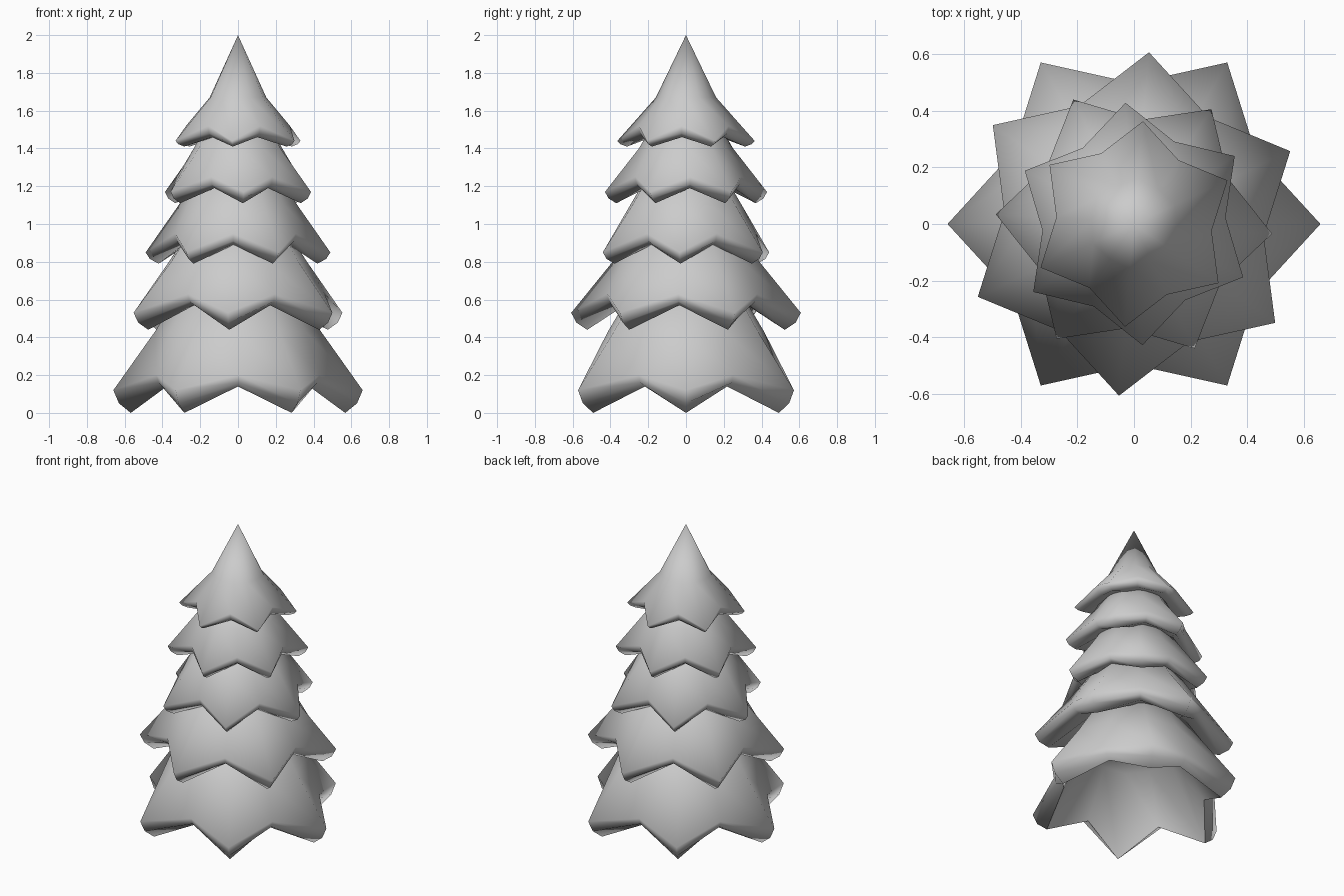
import bpy, bmesh
from math import sin, cos, radians, pi

if "Cube" in bpy.data.objects:
    bpy.data.objects.remove(bpy.data.objects["Cube"])


def star_ring(bm, turn, r_tip, z_tip, r_gap, z_gap):
    """Twelve vertices alternating between branch tips and the gaps between them."""
    ring = []
    for i in range(12):
        a = radians(turn) + i * pi / 6
        r, z = (r_tip, z_tip) if i % 2 == 0 else (r_gap, z_gap)
        ring.append(bm.verts.new((r * cos(a), r * sin(a), z)))
    return ring


def tier(name, turn, R, z_tip, z_low, z_gap, mid, top, inner, waist=.94):
    bm = bmesh.new()
    d = z_tip - z_low
    rings = []
    if top[0] > 0:
        rings.append(star_ring(bm, turn, top[0], top[1], top[0] * .95, top[1]))
    rings += [
        # shoulder, upper rim, rounded rim, lower rim, hollow underside
        star_ring(bm, turn, mid[0], mid[1], mid[0] * waist, mid[1]),
        star_ring(bm, turn, R, z_tip, R * .755, z_gap + .06),
        star_ring(bm, turn, R * .955, z_low + d * .42, R * .735, z_gap + .02),
        star_ring(bm, turn, R * .86, z_low, R * .66, z_gap),
        star_ring(bm, turn, inner[0], inner[1], inner[0] * .93, inner[1]),
    ]
    for a, b in zip(rings, rings[1:]):
        for i in range(12):
            j = (i + 1) % 12
            bm.faces.new((a[i], b[i], b[j], a[j]))
    # closed crown, or pointed treetop
    if top[0] > 0:
        bm.faces.new(rings[0])
    else:
        apex = bm.verts.new((0, 0, top[1]))
        for i in range(12):
            bm.faces.new((apex, rings[0][i], rings[0][(i + 1) % 12]))
    bm.faces.new(rings[-1][::-1])
    bmesh.ops.recalc_face_normals(bm, faces=bm.faces)
    me = bpy.data.meshes.new(name)
    bm.to_mesh(me)
    bm.free()
    ob = bpy.data.objects.new(name, me)
    bpy.context.collection.objects.link(ob)
    bpy.ops.object.select_all(action='DESELECT')
    ob.select_set(True)
    bpy.context.view_layer.objects.active = ob
    bpy.ops.object.shade_smooth_by_angle(angle=radians(85))


# foliage tiers from the ground up
tier("bottom_foliage", 0, .66, .12, 0, .14, (.44, .43), (.28, .68), (.30, .45))
tier("lower_foliage", 25, .61, .53, .44, .57, (.39, .80), (.25, 1.0), (.33, .60))
tier("middle_foliage", -4, .49, .85, .79, .89, (.315, 1.10), (.20, 1.28), (.28, .92))
tier("upper_foliage", 34, .43, 1.17, 1.11, 1.19, (.25, 1.40), (.18, 1.52), (.22, 1.21))
tier("top_foliage", 25, .365, 1.44, 1.41, 1.46, (.16, 1.67), (0, 2.0), (.18, 1.47))
